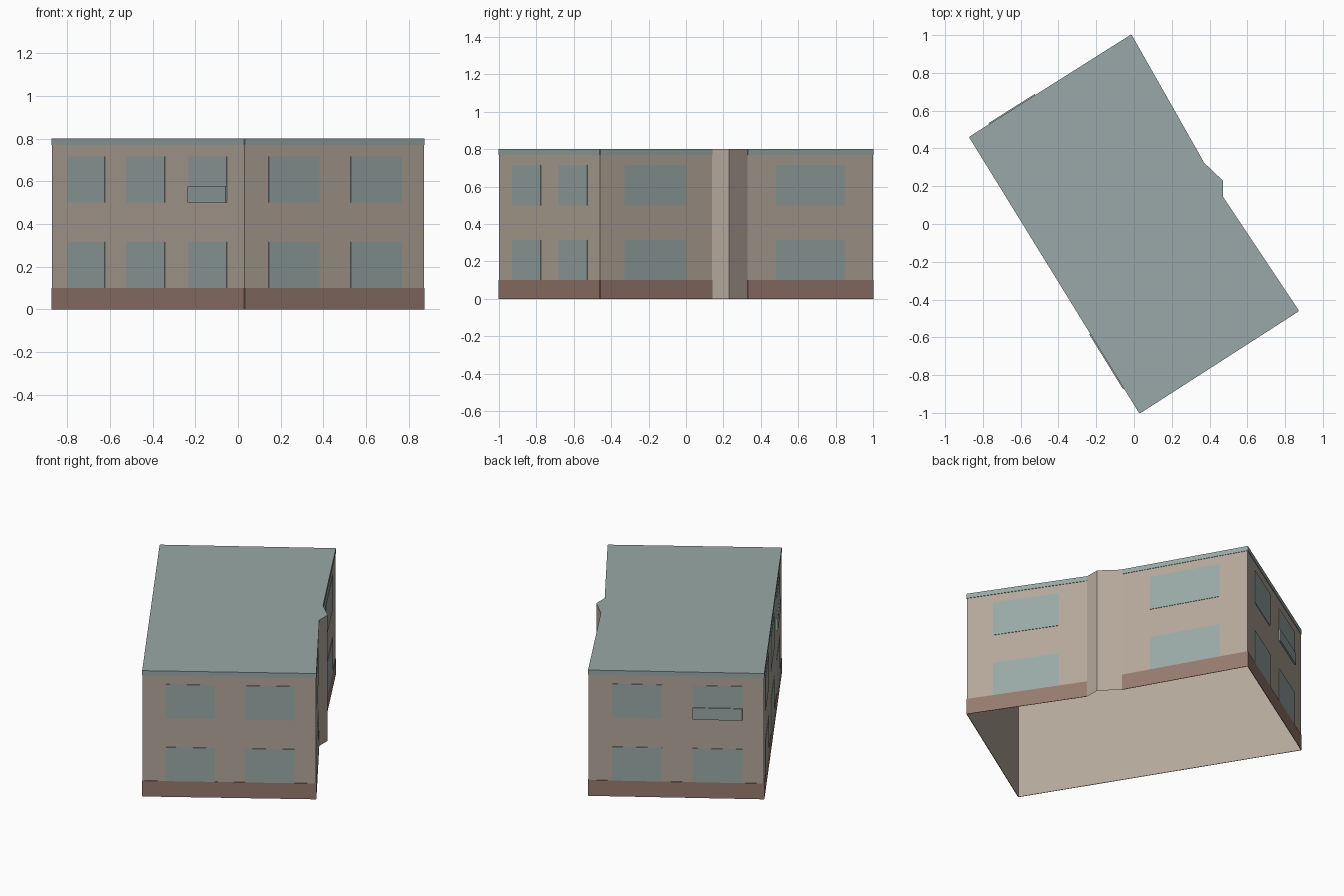
import bpy
import bmesh
from mathutils import Vector

cube = bpy.data.objects.get("Cube")
if cube:
    bpy.data.objects.remove(cube, do_unlink=True)


def material(name, rgb):
    mat = bpy.data.materials.new(name)
    mat.use_nodes = True
    mat.diffuse_color = (*rgb, 1)
    mat.node_tree.nodes["Principled BSDF"].inputs["Base Color"].default_value = (*rgb, 1)
    return mat


BEIGE = material("beige plaster", (0.46, 0.39, 0.325))
TEAL = material("grey teal", (0.32, 0.395, 0.385))
BROWN = material("red brown", (0.31, 0.195, 0.158))

# Footprint corners, counterclockwise from the front corner
front, right = Vector((0.03, -1.0)), Vector((0.87, -0.46))
bay_a, bay_b, bay_c = Vector((0.47, 0.14)), Vector((0.47, 0.23)), Vector((0.365, 0.33))
back, left = Vector((-0.015, 1.0)), Vector((-0.87, 0.46))
FOOTPRINT = [front, right, bay_a, bay_b, bay_c, back, left]
HEIGHT = 0.8


def finish(name, bm, mats):
    mesh = bpy.data.meshes.new(name)
    bm.to_mesh(mesh)
    bm.free()
    for mat in mats:
        mesh.materials.append(mat)
    obj = bpy.data.objects.new(name, mesh)
    bpy.context.collection.objects.link(obj)
    return obj


# Walls and flat roof: a shell open at the bottom
bm = bmesh.new()
low = [bm.verts.new((p.x, p.y, 0)) for p in FOOTPRINT]
high = [bm.verts.new((p.x, p.y, HEIGHT)) for p in FOOTPRINT]
for i in range(len(low)):
    j = (i + 1) % len(low)
    bm.faces.new((low[i], low[j], high[j], high[i]))
bm.faces.new(high).material_index = 1
finish("building_shell", bm, [BEIGE, TEAL])


def plate(name, start, end, span, heights, mat, thick=0.003):
    """Thin box on the outside of the wall that runs from start to end."""
    along = end - start
    out = Vector((along.y, -along.x)).normalized()
    bm = bmesh.new()
    rings = []
    for depth in (0, thick):
        ring = []
        for t, z in ((span[0], heights[0]), (span[1], heights[0]),
                     (span[1], heights[1]), (span[0], heights[1])):
            p = start + along * t + out * depth
            ring.append(bm.verts.new((p.x, p.y, z)))
        rings.append(ring)
    inner, outer = rings
    bm.faces.new(outer)
    for i in range(4):
        j = (i + 1) % 4
        bm.faces.new((inner[i], inner[j], outer[j], outer[i]))
    return finish(name, bm, [mat])


# Each wall with the spans of its windows, as fractions of its length
PAIR = [(0.135, 0.418), (0.592, 0.877)]
WALLS = {
    "front_right": (front, right, PAIR),
    "right_near": (right, bay_a, [(0.217, 0.765)]),
    "right_far": (bay_c, back, [(0.224, 0.776)]),
    "back": (back, left, PAIR),
    "left": (left, front, [(0.08, 0.275), (0.39, 0.587), (0.712, 0.91)]),
}
STOREYS = {"lower": (0.1, 0.315), "upper": (0.5, 0.715)}

for wall, (start, end, spans) in WALLS.items():
    plate(wall + "_plinth", start, end, (0, 1), (0, 0.1), BROWN)
    plate(wall + "_roof_trim", start, end, (0, 1), (0.77, HEIGHT), TEAL)
    for storey, heights in STOREYS.items():
        for n, span in enumerate(spans, 1):
            plate(f"{wall}_{storey}_window_{n}", start, end, span, heights, TEAL)
    # Low balcony panel in front of the last upper window
    if wall in ("back", "left"):
        plate(wall + "_balcony_panel", start, end, spans[-1], (0.5, 0.575), TEAL, 0.009)
